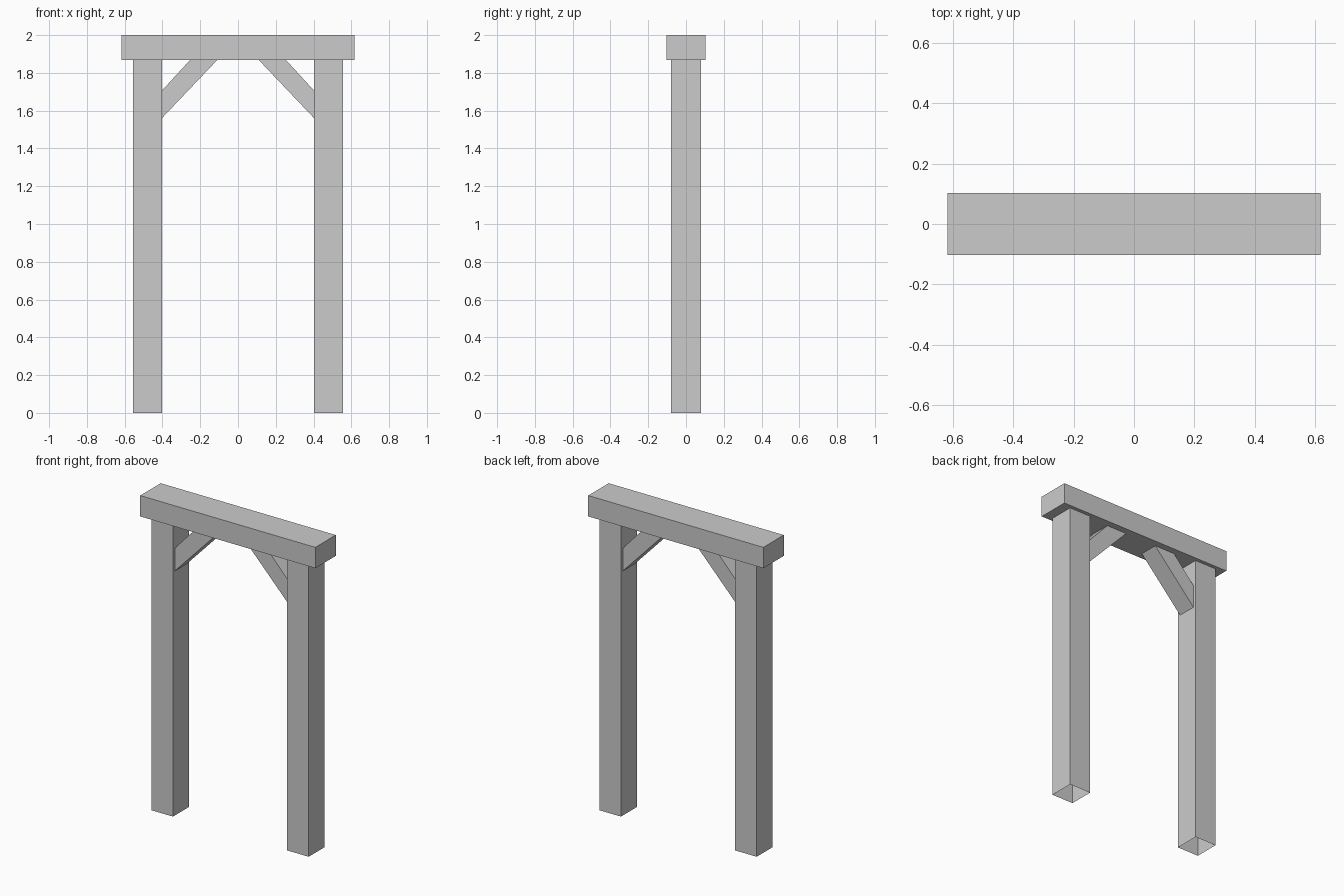
import bpy
import bmesh

cube = bpy.data.objects.get("Cube")
if cube:
    bpy.data.objects.remove(cube, do_unlink=True)

# One plain grey for the whole frame
grey = bpy.data.materials.new("plain_grey")
grey.use_nodes = True
colour = (0.6, 0.6, 0.6, 1)
grey.diffuse_color = colour
grey.node_tree.nodes["Principled BSDF"].inputs["Base Color"].default_value = colour


def extruded(name, outline, depth, open_sides=()):
    """Extrude an x-z outline across y; open_sides lists outline edges left unfaced."""
    bm = bmesh.new()
    front = [bm.verts.new((x, -depth, z)) for x, z in outline]
    back = [bm.verts.new((x, depth, z)) for x, z in outline]
    bm.faces.new(front)
    bm.faces.new(back[::-1])
    n = len(outline)
    for i in range(n):
        if i not in open_sides:
            j = (i + 1) % n
            bm.faces.new((front[j], front[i], back[i], back[j]))
    bmesh.ops.recalc_face_normals(bm, faces=bm.faces)
    mesh = bpy.data.meshes.new(name)
    bm.to_mesh(mesh)
    bm.free()
    mesh.materials.append(grey)
    obj = bpy.data.objects.new(name, mesh)
    bpy.context.collection.objects.link(obj)
    return obj


def box(x0, x1, z0, z1):
    return [(x0, z0), (x1, z0), (x1, z1), (x0, z1)]


BEAM_Z = 1.867
POST_IN, POST_OUT = 0.403, 0.555

# Top beam
extruded("top_beam", box(-0.618, 0.618, BEAM_Z, 2), 0.103)

# Hollow posts, open at both ends, and diagonal braces, open where they join
post = extruded("posts", box(POST_IN, POST_OUT, 0, BEAM_Z), 0.08, (0, 2))
brace = extruded("diagonal_braces",
                 [(POST_IN, 1.56), (POST_IN, 1.706),
                  (0.255, BEAM_Z), (0.111, BEAM_Z)], 0.061, (0, 2))
for part in (post, brace):
    part.modifiers.new("mirror", "MIRROR").use_mirror_merge = False
